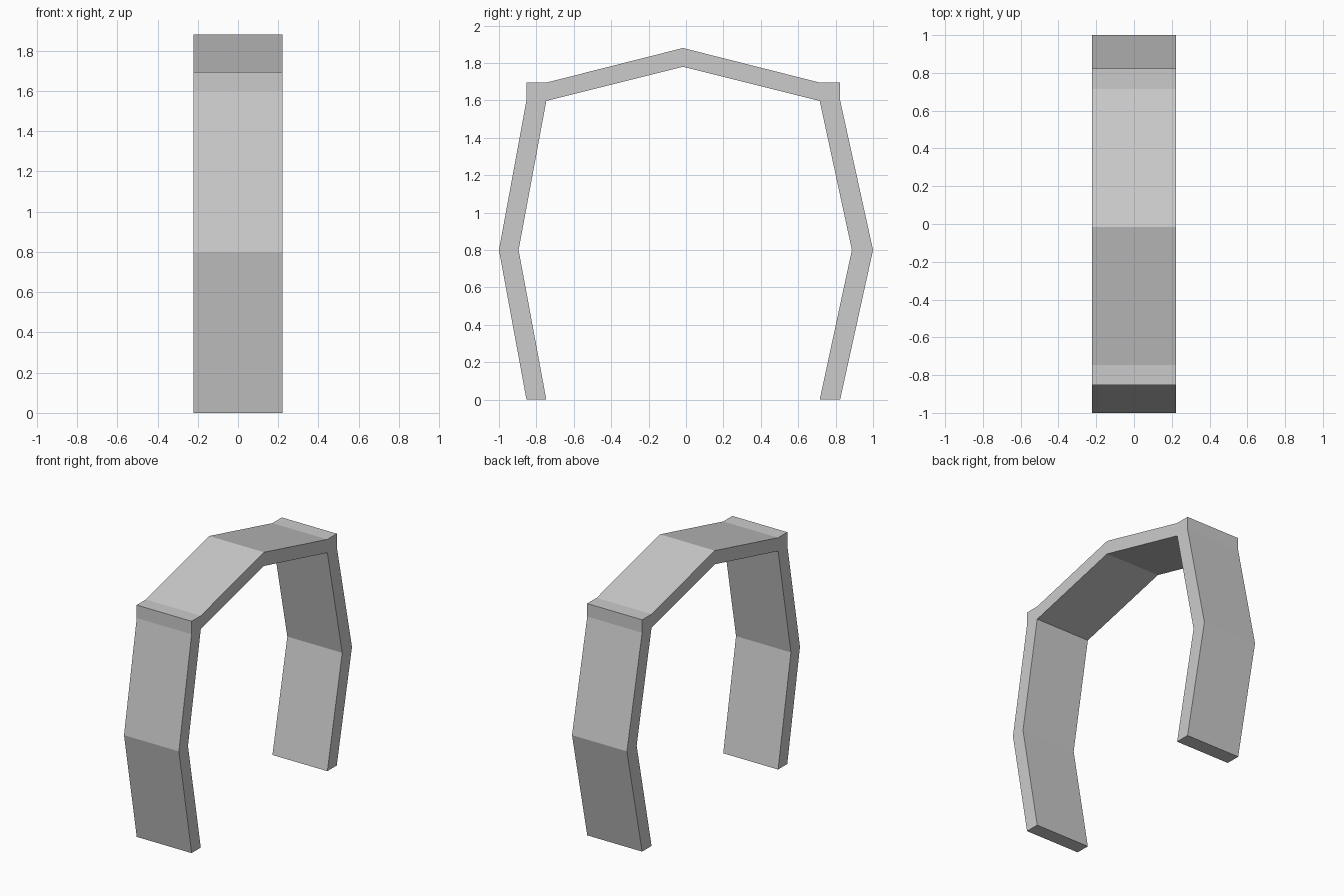
import bpy, bmesh

if "Cube" in bpy.data.objects:
    bpy.data.objects.remove(bpy.data.objects["Cube"])

HALF_WIDTH = 0.222

# Outer and inner outlines of the arch as (y, z), left foot to right foot
outer = [(-0.853, 0), (-1.0, 0.8), (-0.853, 1.6), (-0.853, 1.695), (-0.747, 1.695),
         (-0.016, 1.88),
         (0.715, 1.695), (0.824, 1.695), (0.824, 1.6), (1.0, 0.8), (0.824, 0)]
inner = [(-0.747, 0), (-0.895, 0.8), (-0.747, 1.597), (-0.016, 1.78),
         (0.715, 1.597), (0.887, 0.8), (0.715, 0)]

# Side cells: lower leg, upper leg, corner block, roof slope, then the other side
cells = [([0, 1], [1, 0]), ([1, 2], [2, 1]), ([2, 3, 4], [2]), ([4, 5], [3, 2]),
         ([5, 6], [4, 3]), ([6, 7, 8], [4]), ([8, 9], [5, 4]), ([9, 10], [6, 5])]

bm = bmesh.new()
outer_verts = [bm.verts.new((-HALF_WIDTH, y, z)) for y, z in outer]
inner_verts = [bm.verts.new((-HALF_WIDTH, y, z)) for y, z in inner]
for o, i in cells:
    bm.faces.new([outer_verts[k] for k in o] + [inner_verts[k] for k in i])

# Extrude the profile across the width, keeping the first side as a cap
result = bmesh.ops.extrude_face_region(bm, geom=bm.faces[:], use_keep_orig=True)
moved = [g for g in result["geom"] if isinstance(g, bmesh.types.BMVert)]
bmesh.ops.translate(bm, verts=moved, vec=(2 * HALF_WIDTH, 0, 0))
bmesh.ops.recalc_face_normals(bm, faces=bm.faces[:])

mesh = bpy.data.meshes.new("arch_band")
bm.to_mesh(mesh)
bm.free()
arch = bpy.data.objects.new("arch_band", mesh)
bpy.context.collection.objects.link(arch)
